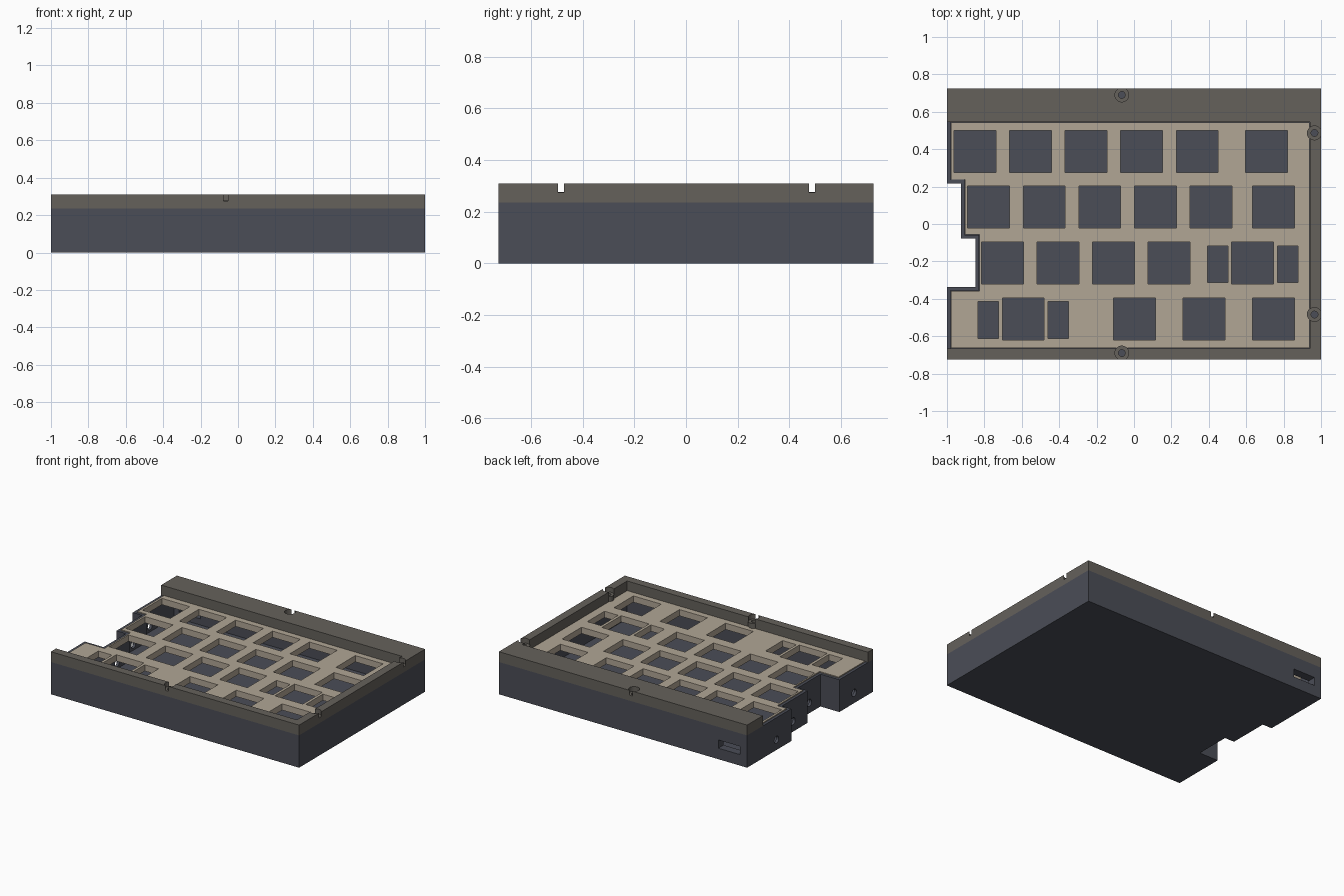
import bpy, bmesh, math
from mathutils import Matrix

if "Cube" in bpy.data.objects:
    bpy.data.objects.remove(bpy.data.objects["Cube"])


def finish(name, bm, color=None):
    bmesh.ops.recalc_face_normals(bm, faces=bm.faces)
    me = bpy.data.meshes.new(name)
    bm.to_mesh(me)
    bm.free()
    ob = bpy.data.objects.new(name, me)
    bpy.context.collection.objects.link(ob)
    if color:
        mat = bpy.data.materials.new(name + "_colour")
        mat.diffuse_color = (*color, 1)
        mat.use_nodes = True
        mat.node_tree.nodes["Principled BSDF"].inputs["Base Color"].default_value = mat.diffuse_color
        me.materials.append(mat)
    return ob


def prism(name, pts, z0, z1, color=None):
    bm = bmesh.new()
    face = bm.faces.new([bm.verts.new((x, y, z0)) for x, y in pts])
    ext = bmesh.ops.extrude_face_region(bm, geom=[face])["geom"]
    bmesh.ops.translate(bm, vec=(0, 0, z1 - z0),
                        verts=[v for v in ext if isinstance(v, bmesh.types.BMVert)])
    return finish(name, bm, color)


def boxes(name, items):
    """One mesh holding many boxes: (centre, size)."""
    bm = bmesh.new()
    for c, s in items:
        bmesh.ops.create_cube(bm, size=1, matrix=Matrix.Translation(c) @ Matrix.Diagonal((*s, 1)))
    return finish(name, bm)


def cylinders(name, centres, r, depth, along_x=False):
    bm = bmesh.new()
    turn = Matrix.Rotation(math.pi / 2, 4, 'Y') if along_x else Matrix()
    for c in centres:
        bmesh.ops.create_cone(bm, cap_ends=True, segments=32, radius1=r, radius2=r,
                              depth=depth, matrix=Matrix.Translation(c) @ turn)
    return finish(name, bm)


def combine(target, tool, op='DIFFERENCE'):
    mod = target.modifiers.new(op, 'BOOLEAN')
    mod.operation, mod.solver, mod.object = op, 'EXACT', tool
    bpy.context.view_layer.objects.active = target
    bpy.ops.object.modifier_apply(modifier=mod.name)
    bpy.data.objects.remove(tool)


def stepped(left, top, right, bottom, o):
    """Outline with the staggered left side, moved inward by o."""
    return [(left, top), (left, 0.217 + o), (-0.925 + o, 0.217 + o), (-0.925 + o, -0.078 + o),
            (-0.848 + o, -0.078 + o), (-0.848 + o, -0.336 - o), (left, -0.336 - o),
            (left, bottom), (right, bottom), (right, top)]


RIM = 0.235
ROWS = (0.387, 0.09, -0.208, -0.507)
SCREWS = [(-0.065, 0.69), (-0.065, -0.69), (0.965, 0.487), (0.965, -0.484)]

# Base tray with staggered left wall
base = prism("base_tray", stepped(-1, 0.725, 1, -0.725, 0), 0, RIM, (0.07, 0.075, 0.095))
combine(base, prism("cavity", stepped(-0.98, 0.665, 0.94, -0.665, 0.02), 0.035, 0.4))
combine(base, boxes("port", [((-0.855, 0.7, 0.11), (0.175, 0.12, 0.06))]))
combine(base, cylinders("side_holes",
        [(x, y, 0.075) for x, y in zip((-0.99, -0.915, -0.838, -0.99), ROWS)], 0.026, 0.06, True))
combine(base, cylinders("screw_sockets", [(x, y, 0.2) for x, y in SCREWS], 0.018, 0.2))

# Raised top frame, open on the left, with screw bosses and counterbores
frame = prism("top_frame", [(-1, 0.725), (-1, 0.545), (0.94, 0.545), (0.94, -0.665),
                            (-1, -0.665), (-1, -0.725), (1, -0.725), (1, 0.725)],
              RIM, 0.31, (0.13, 0.12, 0.105))
combine(frame, cylinders("bosses", [(x * 0.996, y * 0.996, 0.2565) for x, y in SCREWS],
                         0.037, 0.041), 'UNION')
combine(frame, cylinders("counterbores", [(x, y, 0.325) for x, y in SCREWS], 0.037, 0.1))
combine(frame, cylinders("screw_holes", [(x, y, 0.25) for x, y in SCREWS], 0.018, 0.2))

# Switch plate with staggered key cutouts
plate = prism("switch_plate", stepped(-0.978, 0.543, 0.938, -0.663, 0.022),
              0.195, 0.241, (0.44, 0.38, 0.3))
KEYS = [
    [-0.85 + 0.297 * i for i in range(5)] + [0.708],
    [-0.777 + 0.297 * i for i in range(5)] + [0.745],
    [-0.703 + 0.297 * i for i in range(4)] + [0.634],
    [-0.592, 0.002, 0.374, 0.745],
]
holes = [((x, y, 0.22), (0.224, 0.224, 0.2)) for row, y in zip(KEYS, ROWS) for x in row]
# Narrow stabiliser slots flank the two wide keys
for x, y in ((0.634, ROWS[2]), (-0.592, ROWS[3])):
    holes += [((x + s * 0.187, y - 0.007, 0.22), (0.11, 0.197, 0.2)) for s in (-1, 1)]
combine(plate, boxes("key_cutouts", holes))

# Flat panels, smooth round bores
for ob in (base, frame, plate):
    bpy.ops.object.select_all(action='DESELECT')
    ob.select_set(True)
    bpy.context.view_layer.objects.active = ob
    bpy.ops.object.shade_smooth_by_angle(angle=math.radians(30))
